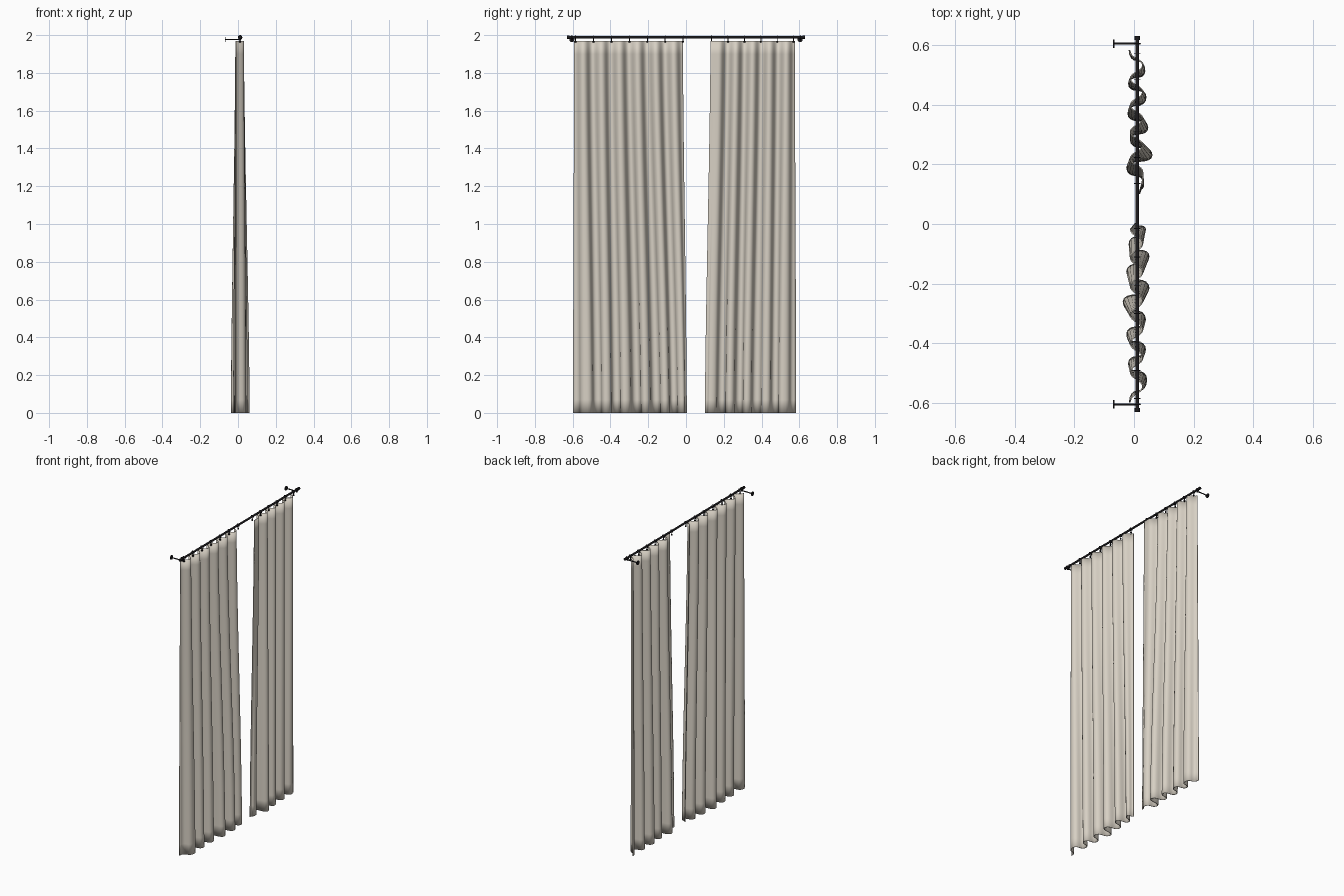
import bpy, bmesh, math
from mathutils import Vector

if "Cube" in bpy.data.objects:
    bpy.data.objects.remove(bpy.data.objects["Cube"])


def material(name, rgb):
    m = bpy.data.materials.new(name)
    m.diffuse_color = (*rgb, 1)
    m.use_nodes = True
    m.node_tree.nodes["Principled BSDF"].inputs["Base Color"].default_value = m.diffuse_color
    return m


CREAM = material("cream_fabric", (0.68, 0.63, 0.55))
BLACK = material("black_metal", (0.012, 0.011, 0.013))
TOP, ROD_X, ROD_Z = 1.97, 0.011, 1.989


def finish(name, bm, mat, angle=40):
    me = bpy.data.meshes.new(name)
    bmesh.ops.recalc_face_normals(bm, faces=bm.faces)
    bm.to_mesh(me)
    bm.free()
    me.materials.append(mat)
    ob = bpy.data.objects.new(name, me)
    bpy.context.collection.objects.link(ob)
    bpy.ops.object.select_all(action='DESELECT')
    ob.select_set(True)
    bpy.context.view_layer.objects.active = ob
    bpy.ops.object.shade_smooth_by_angle(angle=math.radians(angle))
    return ob


def cylinder(bm, a, b, r, n=14):
    # Capped cylinder between two points
    a, b = Vector(a), Vector(b)
    mat = (b - a).to_track_quat('Z', 'Y').to_matrix().to_4x4()
    mat.translation = (a + b) / 2
    bmesh.ops.create_cone(bm, cap_ends=True, segments=n, radius1=r, radius2=r,
                          depth=(b - a).length, matrix=mat)


def ring(bm, y, major, minor, n=16, k=6):
    # Torus around the rod
    vs = []
    for i in range(n):
        a = 2 * math.pi * i / n
        for j in range(k):
            b = 2 * math.pi * j / k
            r = major + minor * math.cos(b)
            vs.append(bm.verts.new((ROD_X + r * math.cos(a), y + minor * math.sin(b),
                                    ROD_Z - 0.001 + r * math.sin(a))))
    for i in range(n):
        for j in range(k):
            i2, j2 = (i + 1) % n, (j + 1) % k
            bm.faces.new((vs[i * k + j], vs[i2 * k + j], vs[i2 * k + j2], vs[i * k + j2]))


def curtain(name, folds, top_a, top_b):
    # Pleated cloth: fold crests at the hem, blended into even pleats at the top
    rows, sub = 28, 8
    n = len(folds) - 1
    bm = bmesh.new()
    grid = []
    for r in range(rows + 1):
        z = TOP * r / rows
        d = 1 - r / rows
        w = 0.45 * d + 0.55 * d * d * (3 - 2 * d)
        pts = []
        for i, (y, x) in enumerate(folds):
            ty = top_a + (top_b - top_a) * i / n
            tx = 0.029 if x > 0.01 else -0.012
            pts.append((ty + (y - ty) * w, tx + (x - tx) * w))
        line = []
        for s in range(n * sub + 1):
            i = min(s // sub, n - 1)
            t = s / sub - i
            ease = (1 - math.cos(math.pi * t)) / 2
            along = t + (0.03 + 0.10 * w) * math.sin(2 * math.pi * t)
            (y0, x0), (y1, x1) = pts[i], pts[i + 1]
            line.append(bm.verts.new((x0 + (x1 - x0) * ease, y0 + (y1 - y0) * along, z)))
        grid.append(line)
    for r in range(rows):
        for s in range(n * sub):
            bm.faces.new((grid[r][s], grid[r][s + 1], grid[r + 1][s + 1], grid[r + 1][s]))
    ob = finish(name, bm, CREAM, 60)
    mod = ob.modifiers.new("cloth_thickness", 'SOLIDIFY')
    mod.thickness = 0.004
    mod.offset = 0


# Two cloth panels: (position along the rod, depth) of each fold at the hem
curtain("wide_curtain", [(-0.598, -0.015), (-0.52, 0.042), (-0.468, -0.018),
                         (-0.42, 0.038), (-0.37, -0.024), (-0.32, 0.038),
                         (-0.26, -0.036), (-0.215, 0.05), (-0.16, -0.024),
                         (-0.108, 0.05), (-0.068, -0.016), (-0.018, 0.038),
                         (0.004, 0.005)], -0.592, -0.017)
curtain("narrow_curtain", [(0.1, 0.018), (0.135, 0.032), (0.19, -0.024),
                           (0.23, 0.06), (0.282, -0.012), (0.322, 0.046),
                           (0.37, -0.02), (0.425, 0.04), (0.47, -0.018),
                           (0.512, 0.036), (0.583, -0.016)], 0.13, 0.576)

# Rod with end caps
bm = bmesh.new()
cylinder(bm, (ROD_X, -0.63, ROD_Z), (ROD_X, 0.63, ROD_Z), 0.0065, 16)
for s in (-1, 1):
    cylinder(bm, (ROD_X, s * 0.616, ROD_Z), (ROD_X, s * 0.63, ROD_Z), 0.0085, 16)
finish("curtain_rod", bm, BLACK)

# Wall brackets: round wall plate, arm and cradle under the rod
for s, side in ((-1, "front"), (1, "back")):
    bm = bmesh.new()
    y = s * 0.604
    cylinder(bm, (-0.07, y, 1.977), (-0.065, y, 1.977), 0.014, 20)
    cylinder(bm, (-0.066, y, 1.977), (ROD_X + 0.003, y, 1.977), 0.0035)
    cylinder(bm, (ROD_X, y, 1.972), (ROD_X, y, ROD_Z), 0.005)
    ring(bm, y, 0.009, 0.003)
    finish(side + "_wall_bracket", bm, BLACK)

# Rings with small clips holding the cloth
for name, a, b, count in (("wide", -0.585, -0.015, 7), ("narrow", 0.135, 0.57, 6)):
    bm = bmesh.new()
    for i in range(count):
        y = a + (b - a) * i / (count - 1)
        ring(bm, y, 0.0095, 0.0018)
        cylinder(bm, (ROD_X, y, 1.962), (ROD_X, y, 1.981), 0.0025, 8)
        cylinder(bm, (ROD_X, y, 1.961), (ROD_X, y, 1.969), 0.005, 8)
    finish(name + "_curtain_rings", bm, BLACK)
